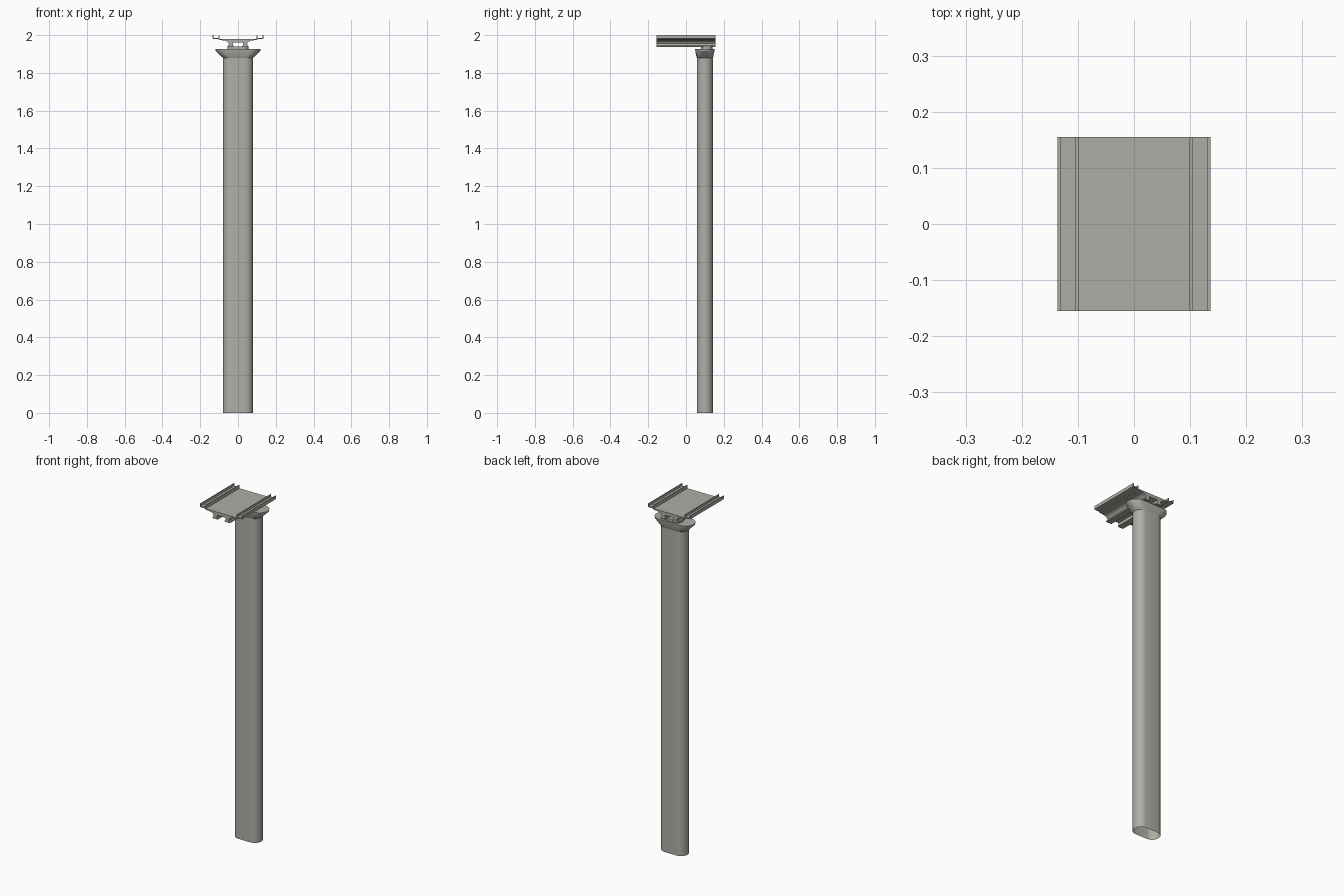
import bpy, bmesh, math

if "Cube" in bpy.data.objects:
    bpy.data.objects.remove(bpy.data.objects["Cube"])

mat = bpy.data.materials.new("warm_grey")
mat.diffuse_color = (0.43, 0.43, 0.39, 1)
mat.use_nodes = True
mat.node_tree.nodes["Principled BSDF"].inputs["Base Color"].default_value = mat.diffuse_color


def make_object(name, bm, smooth=False):
    bmesh.ops.recalc_face_normals(bm, faces=bm.faces)
    me = bpy.data.meshes.new(name)
    bm.to_mesh(me)
    bm.free()
    me.materials.append(mat)
    ob = bpy.data.objects.new(name, me)
    bpy.context.collection.objects.link(ob)
    if smooth:
        bpy.context.view_layer.objects.active = ob
        ob.select_set(True)
        bpy.ops.object.shade_smooth_by_angle(angle=math.radians(32))
        ob.select_set(False)
    return ob


def oval(hx, hy, n=12):
    """Rounded-end outline with flat front and back."""
    pts = []
    for side in (0, 1):
        for i in range(n + 1):
            a = -math.pi / 2 + math.pi * (side + i / n)
            cx = (hx - hy) * (1 if side == 0 else -1)
            pts.append((cx + hy * math.cos(a), hy * math.sin(a)))
    return pts


def loft(name, rings, cy, cap_top=False):
    """Join oval outlines given as (half width, half depth, z)."""
    bm = bmesh.new()
    loops = [[bm.verts.new((x, y + cy, z)) for x, y in oval(hx, hy)]
             for hx, hy, z in rings]
    for a, b in zip(loops, loops[1:]):
        for i in range(len(a)):
            j = (i + 1) % len(a)
            bm.faces.new((a[i], a[j], b[j], b[i]))
    if cap_top:
        bm.faces.new(loops[-1])
    return make_object(name, bm, True)


def extrude_y(name, half, y0, y1):
    """Extrude a profile mirrored about x = 0 along y."""
    prof = half + [(-x, z) for x, z in reversed(half)]
    bm = bmesh.new()
    f = bm.faces.new([bm.verts.new((x, y0, z)) for x, z in prof])
    r = bmesh.ops.extrude_face_region(bm, geom=[f])
    for v in r["geom"]:
        if isinstance(v, bmesh.types.BMVert):
            v.co.y = y1
    return make_object(name, bm)


# Column shaft, open underneath, with its flared capital
loft("column_shaft", [(0.08, 0.042, 0), (0.08, 0.042, 1.88)], 0.1)
loft("column_capital", [(0.08, 0.042, 1.88), (0.088, 0.045, 1.887),
                        (0.118, 0.051, 1.917), (0.12, 0.052, 1.927)],
     0.1, True)

# Short pad joining the capital to the rail
loft("joining_pad", [(0.055, 0.03, 1.925), (0.055, 0.03, 1.94)], 0.11, True)

# Rail: deck with double lips above and two feet below
extrude_y("rail", [
    (0.099, 1.980), (0.099, 1.999), (0.104, 1.999), (0.104, 1.986),
    (0.131, 1.986), (0.131, 2.0), (0.136, 2.0), (0.136, 1.981),
    (0.104, 1.979), (0.100, 1.975), (0.065, 1.970), (0.054, 1.964),
    (0.048, 1.955), (0.050, 1.945), (0.056, 1.942), (0.056, 1.937),
    (0.022, 1.937), (0.022, 1.942), (0.027, 1.945), (0.027, 1.961),
], -0.155, 0.155)
